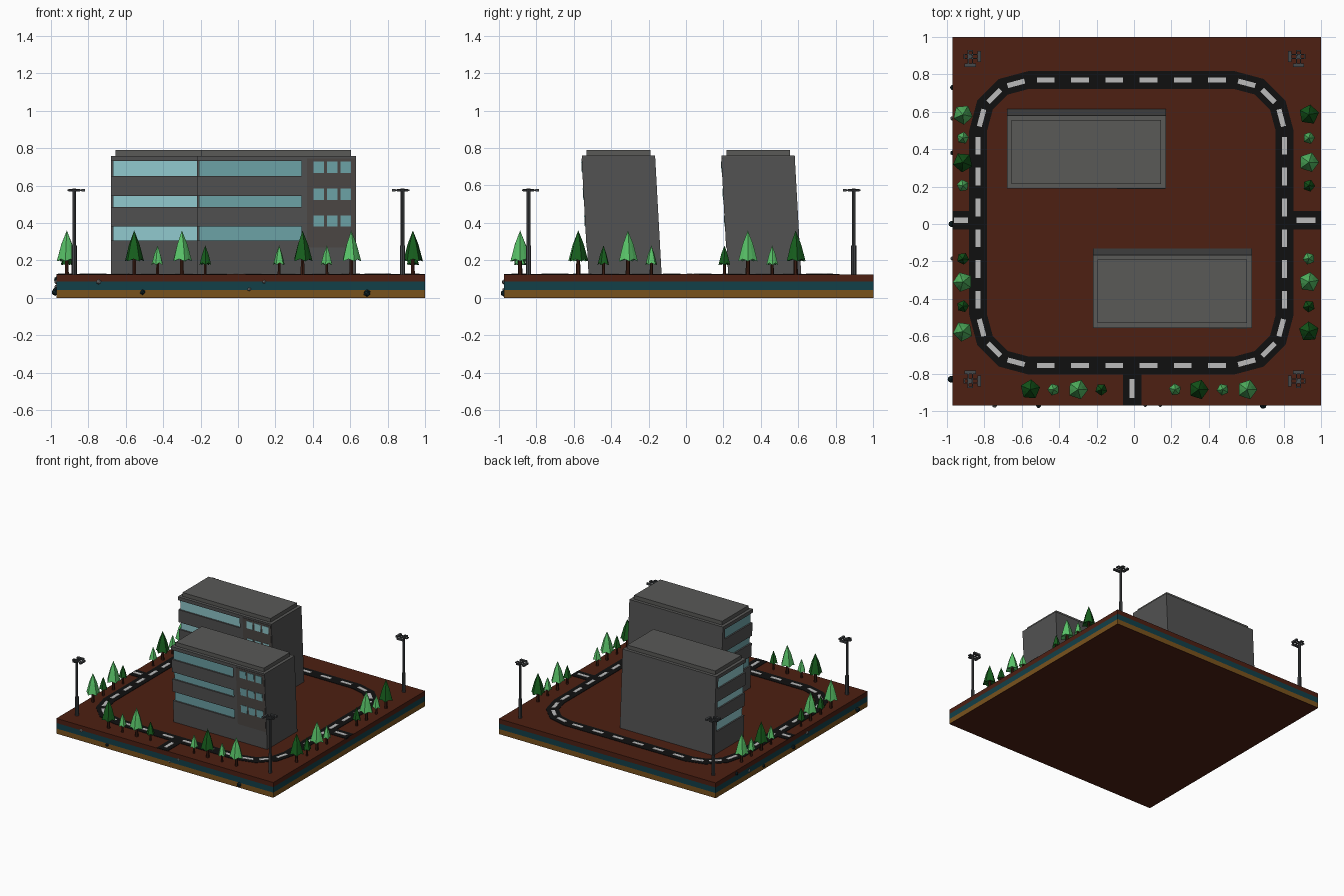
import bpy, bmesh, math, random
from mathutils import Matrix, Vector

if "Cube" in bpy.data.objects:
    bpy.data.objects.remove(bpy.data.objects["Cube"])

random.seed(4)
TOP = 0.125


def mat(name, rgb):
    m = bpy.data.materials.new(name)
    m.diffuse_color = (*rgb, 1)
    m.use_nodes = True
    m.node_tree.nodes["Principled BSDF"].inputs["Base Color"].default_value = m.diffuse_color
    return m


SOIL = mat("soil", (0.075, 0.014, 0.006))
TEAL = mat("teal_layer", (0.006, 0.05, 0.065))
OCHRE = mat("ochre_layer", (0.19, 0.085, 0.012))
ASPHALT = mat("asphalt", (0.005, 0.005, 0.005))
PAINT = mat("paint", (0.5, 0.5, 0.5))
WALL = mat("wall", (0.085, 0.085, 0.085))
ROOF = mat("roof", (0.1, 0.1, 0.095))
PANEL = mat("panel", (0.075, 0.065, 0.06))
GLASS = mat("glass", (0.16, 0.38, 0.4))
GLASS_LIGHT = mat("glass_light", (0.3, 0.62, 0.65))
BARK = mat("bark", (0.045, 0.012, 0.006))
LEAF_DARK = mat("leaf_dark", (0.008, 0.11, 0.012))
LEAF_LIGHT = mat("leaf_light", (0.1, 0.55, 0.14))
METAL = mat("metal", (0.06, 0.065, 0.07))
ROCK = mat("rock_grey", (0.25, 0.25, 0.25))
ROCK_DARK = mat("rock_dark", (0.006, 0.02, 0.025))


def finish(bm, name, material):
    bmesh.ops.recalc_face_normals(bm, faces=bm.faces)
    me = bpy.data.meshes.new(name)
    bm.to_mesh(me)
    bm.free()
    me.materials.append(material)
    ob = bpy.data.objects.new(name, me)
    bpy.context.collection.objects.link(ob)
    return ob


def add_box(bm, lo, hi, turn=0):
    lo, hi = Vector(lo), Vector(hi)
    m = (Matrix.Translation((lo + hi) / 2) @ Matrix.Rotation(turn, 4, 'Z')
         @ Matrix.Diagonal((*(hi - lo), 1)))
    bmesh.ops.create_cube(bm, size=1, matrix=m)


def boxes(name, material, items, lean=0):
    bm = bmesh.new()
    for it in items:
        add_box(bm, *it)
    for v in bm.verts:
        v.co.y -= (v.co.z - TOP) * lean
    return finish(bm, name, material)


# layered ground slab
for name, m, z0, z1 in (("ochre_layer", OCHRE, 0.002, 0.042), ("teal_layer", TEAL, 0.042, 0.087),
                        ("soil_layer", SOIL, 0.087, TOP), ("underside", SOIL, 0, 0.002)):
    boxes(name, m, [((-0.97, -0.97, z0), (1, 1, z1))])

# ring road with three-sided corner bends
X0, X1, Y0, Y1, R = -0.833, 0.805, -0.757, 0.77, 0.27


def ring(off):
    pts = []
    for cx, cy, a0 in ((X1 - R, Y1 - R, 0), (X0 + R, Y1 - R, 90), (X0 + R, Y0 + R, 180), (X1 - R, Y0 + R, 270)):
        for i in range(4):
            a = math.radians(a0 + 30 * i)
            pts.append(Vector((cx + (R + off) * math.cos(a), cy + (R + off) * math.sin(a), 0)))
    return pts


bm = bmesh.new()
rows = [[bm.verts.new(p + Vector((0, 0, z))) for p in ring(o)]
        for o, z in ((-0.048, TOP - 0.01), (-0.048, TOP + 0.003), (0.048, TOP + 0.003), (0.048, TOP - 0.01))]
for a, b in zip(rows, rows[1:] + rows[:1]):
    for i in range(16):
        j = (i + 1) % 16
        bm.faces.new((a[i], a[j], b[j], b[i]))
finish(bm, "ring_road", ASPHALT)
boxes("side_roads", ASPHALT, [((-0.97, -0.03, TOP - 0.01), (-0.86, 0.07, TOP + 0.003)),
                              ((0.84, -0.03, TOP - 0.01), (1, 0.07, TOP + 0.003)),
                              ((-0.06, -0.97, TOP - 0.01), (0.04, -0.79, TOP + 0.003))])

# lane dashes: one per bend segment, six per straight
dashes = []


def dash(p, ang, length=0.095):
    c = Vector((p[0], p[1], TOP + 0.003))
    h = Vector((length / 2, 0.0135, 0.002))
    dashes.append((c - h, c + h, ang))


mid = ring(0)
for i, p in enumerate(mid):
    d = mid[(i + 1) % 16] - p
    n = 6 if i % 4 == 3 else 1
    for k in range(n):
        dash(p + d * (k + 0.5) / n, math.atan2(d.y, d.x))
dash((-0.925, 0.02), 0, 0.075)
dash((0.92, 0.02), 0, 0.1)
dash((-0.01, -0.88), math.pi / 2, 0.1)
boxes("lane_dashes", PAINT, dashes)


# leaning office blocks with corner window bands
def building(name, x, y, glass):
    w, d, k, top, r = 0.85, 0.39, 0.055, 0.757, 0.012
    bands = [(0.305, 0.38), (0.485, 0.545), (0.65, 0.73)]

    def bx(x0, x1, y0, y1, z0, z1):
        return ((x + x0, y + y0, z0), (x + x1, y + y1, z1))
    edges = [TOP] + [z for b in bands for z in b] + [top]
    walls = [bx(0, 0.56, 0, d - 0.03, a, b) for a, b in zip(edges[::2], edges[1::2])]
    walls += [bx(0, 0.56, d - 0.03, d, TOP, top), bx(0.56, w, 0, d, TOP, top)]
    boxes(name + "_walls", WALL, walls, k)
    boxes(name + "_window_bands", glass, [bx(r, 0.56, r, d - 0.03, a, b) for a, b in bands], k)
    boxes(name + "_front_panel", PANEL, [bx(0.59, 0.845, -0.003, 0.01, 0.27, 0.745)], k)
    boxes(name + "_small_windows", glass,
          [bx(a, a + 0.056, -0.006, 0.01, z, z + 0.06)
           for a in (0.625, 0.697, 0.769) for z in (0.38, 0.523, 0.668)], k)
    s = -0.635 * k
    boxes(name + "_roof", ROOF, [bx(0.025, w - 0.025, s + 0.025, s + d - 0.025, top, 0.79)])
    boxes(name + "_roof_deck", ROOF, [bx(0, w, s, s + d, top - 0.001, top + 0.002)])


building("front_block", -0.22, -0.52, GLASS)
building("back_block", -0.68, 0.225, GLASS_LIGHT)


# five-sided low-poly trees
def tree(x, y, big, leaf):
    r, z0, z1 = (0.054, 0.195, 0.36) if big else (0.033, 0.175, 0.28)
    bm = bmesh.new()
    t = 0.012 if big else 0.009
    bmesh.ops.create_cone(bm, cap_ends=True, segments=6, radius1=t, radius2=t * 0.8, depth=z0 + 0.03 - TOP,
                          matrix=Matrix.Translation((x, y, (z0 + 0.03 + TOP) / 2)))
    finish(bm, "tree_trunk", BARK)
    bm = bmesh.new()
    tip, under = bm.verts.new((x, y, z1)), bm.verts.new((x, y, z0 + 0.025))
    turn, h = random.uniform(0, 6.28), z1 - z0
    rings = []
    for f, zf in ((1, 0), (0.55, 0.55)):
        rings.append([])
        for i in range(10):
            a = turn + i * math.pi / 5
            q = r * f * (1 if i % 2 == 0 else 0.82)
            z = z0 + h * zf + (0.012 if i % 2 and zf == 0 else 0)
            rings[-1].append(bm.verts.new((x + q * math.cos(a), y + q * math.sin(a), z)))
    a, b = rings
    for i in range(10):
        j = (i + 1) % 10
        bm.faces.new((under, a[j], a[i]))
        bm.faces.new((a[i], a[j], b[j], b[i]))
        bm.faces.new((b[i], b[j], tip))
    finish(bm, "tree_foliage", leaf)


# capital = big, d = dark, l = light
front_x = (-0.555, -0.43, -0.30, -0.175, 0.22, 0.345, 0.475, 0.605)
side_y = (0.585, 0.46, 0.33, 0.205, -0.185, -0.31, -0.44, -0.575)
rows = [[(x, -0.885) for x in front_x], [(-0.915, y) for y in side_y], [(0.935, y) for y in side_y]]
for row, kinds in zip(rows, ("DlLdlDlL", "LlDldLdL", "DlLdlLdD")):
    for (x, y), c in zip(row, kinds):
        tree(x, y, c.isupper(), LEAF_DARK if c in "Dd" else LEAF_LIGHT)

# corner lamp posts, each with two twin-bar arms pointing inward
for x, y in ((-0.875, -0.84), (0.88, -0.84), (-0.875, 0.895), (0.88, 0.895)):
    sx, sy = -math.copysign(1, x), -math.copysign(1, y)
    bm = bmesh.new()
    for r, z0, z1 in ((0.014, TOP, 0.28), (0.01, 0.28, 0.585)):
        bmesh.ops.create_cone(bm, cap_ends=True, segments=8, radius1=r, radius2=r, depth=z1 - z0,
                              matrix=Matrix.Translation((x, y, (z0 + z1) / 2)))
    for a, b, p, q, h in ((-0.03, 0.045, -0.014, -0.008, 0.004), (-0.03, 0.045, 0.008, 0.014, 0.004),
                          (-0.036, -0.028, -0.014, 0.014, 0.004), (0.038, 0.056, -0.03, 0.03, 0.007)):
        for lo, hi in (((a, p), (b, q)), ((p, a), (q, b))):
            xs = sorted((x + sx * lo[0], x + sx * hi[0]))
            ys = sorted((y + sy * lo[1], y + sy * hi[1]))
            add_box(bm, (xs[0], ys[0], 0.575 - h), (xs[1], ys[1], 0.575 + h))
    finish(bm, "lamp_post", METAL)

# rocks set into the slab edges
rocks = [(-0.745, -0.97, 0.085, 0.014, ROCK), (-0.51, -0.97, 0.03, 0.015, ROCK_DARK),
         (0.06, -0.97, 0.045, 0.01, ROCK), (0.14, -0.97, 0.085, 0.01, ROCK), (0.69, -0.97, 0.025, 0.02, ROCK_DARK),
         (-0.97, 0.73, 0.1, 0.015, ROCK_DARK), (-0.97, 0.565, 0.06, 0.013, ROCK),
         (-0.97, 0.38, 0.03, 0.014, ROCK_DARK), (-0.975, 0.0, 0.04, 0.018, ROCK_DARK),
         (-0.97, -0.185, 0.085, 0.013, ROCK), (-0.978, -0.83, 0.03, 0.02, ROCK_DARK)]
for x, y, z, r, m in rocks:
    bm = bmesh.new()
    bmesh.ops.create_icosphere(bm, subdivisions=1, radius=r, matrix=Matrix.Translation((x, y, z)))
    finish(bm, "rock", m)
